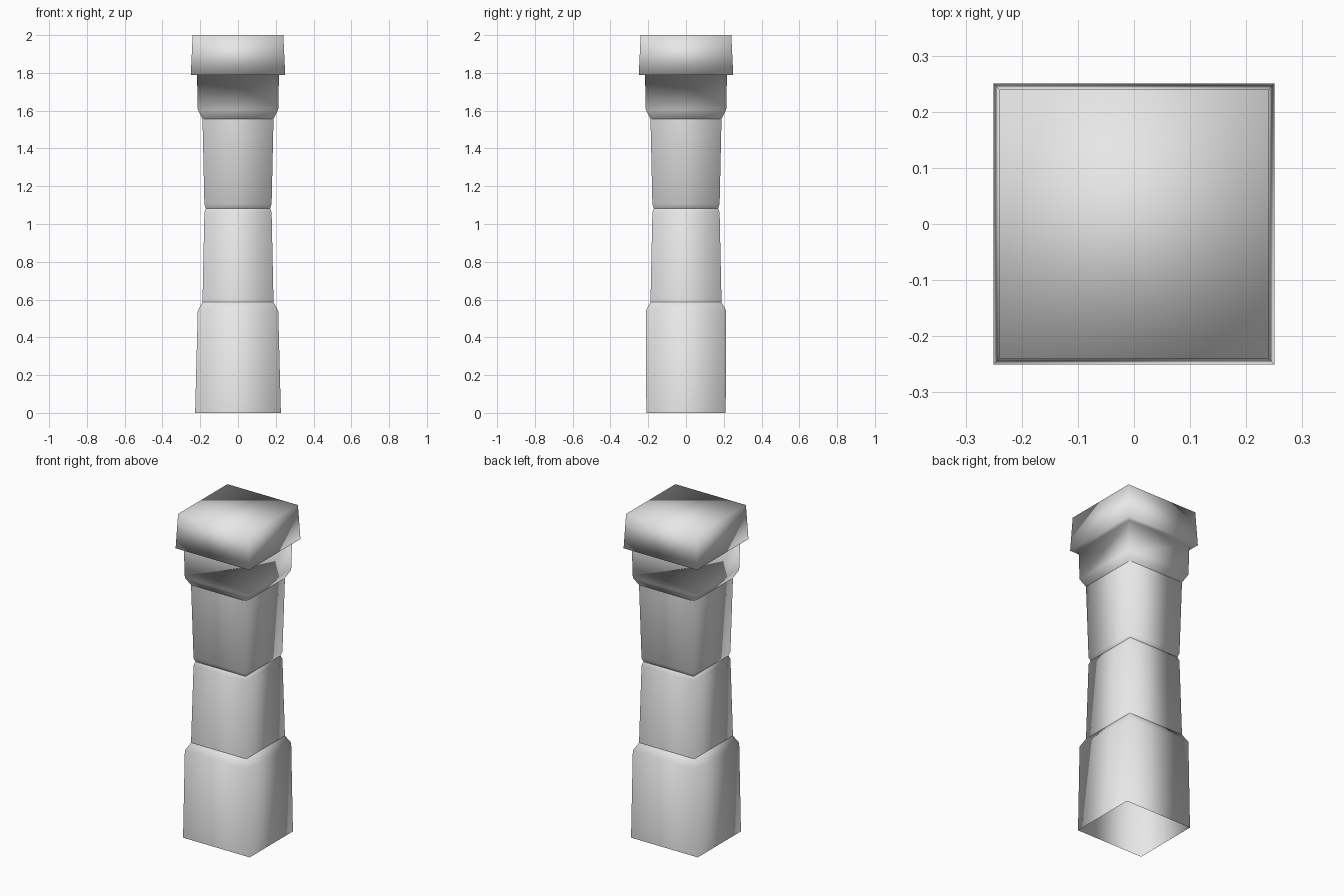
import bpy
import bmesh

cube = bpy.data.objects.get("Cube")
if cube:
    bpy.data.objects.remove(cube, do_unlink=True)

stone = bpy.data.materials.new("pale grey stone")
stone.use_nodes = True
colour = (0.8, 0.8, 0.8, 1)
stone.diffuse_color = colour
stone.node_tree.nodes["Principled BSDF"].inputs["Base Color"].default_value = colour


def square_section(name, rings, cap=False):
    """Smooth square tube through (half width x, half width y, height) rings."""
    bm = bmesh.new()
    loops = []
    for hx, hy, z in rings:
        corners = ((-hx, -hy), (hx, -hy), (hx, hy), (-hx, hy))
        loops.append([bm.verts.new((x, y, z)) for x, y in corners])
    for low, high in zip(loops, loops[1:]):
        for i in range(4):
            j = (i + 1) % 4
            bm.faces.new((low[i], low[j], high[j], high[i]))
    if cap:
        bm.faces.new(loops[-1])
    for face in bm.faces:
        face.smooth = True
    mesh = bpy.data.meshes.new(name)
    bm.to_mesh(mesh)
    bm.free()
    mesh.materials.append(stone)
    obj = bpy.data.objects.new(name, mesh)
    bpy.context.collection.objects.link(obj)
    return obj


# Base block with a chamfered shoulder
square_section("base", [(0.227, 0.21, 0), (0.213, 0.213, 0.54), (0.188, 0.188, 0.587)])

# Two shaft blocks meeting at a shallow groove
square_section("lower_shaft", [(0.188, 0.188, 0.587), (0.178, 0.178, 1.06), (0.17, 0.17, 1.083)])
square_section("upper_shaft", [(0.17, 0.17, 1.083), (0.178, 0.178, 1.105), (0.188, 0.188, 1.557)])

# Flared neck and overhanging capital
square_section("capital", [(0.188, 0.188, 1.557), (0.213, 0.213, 1.605), (0.217, 0.217, 1.79),
                           (0.25, 0.25, 1.79), (0.24, 0.24, 2)], cap=True)
